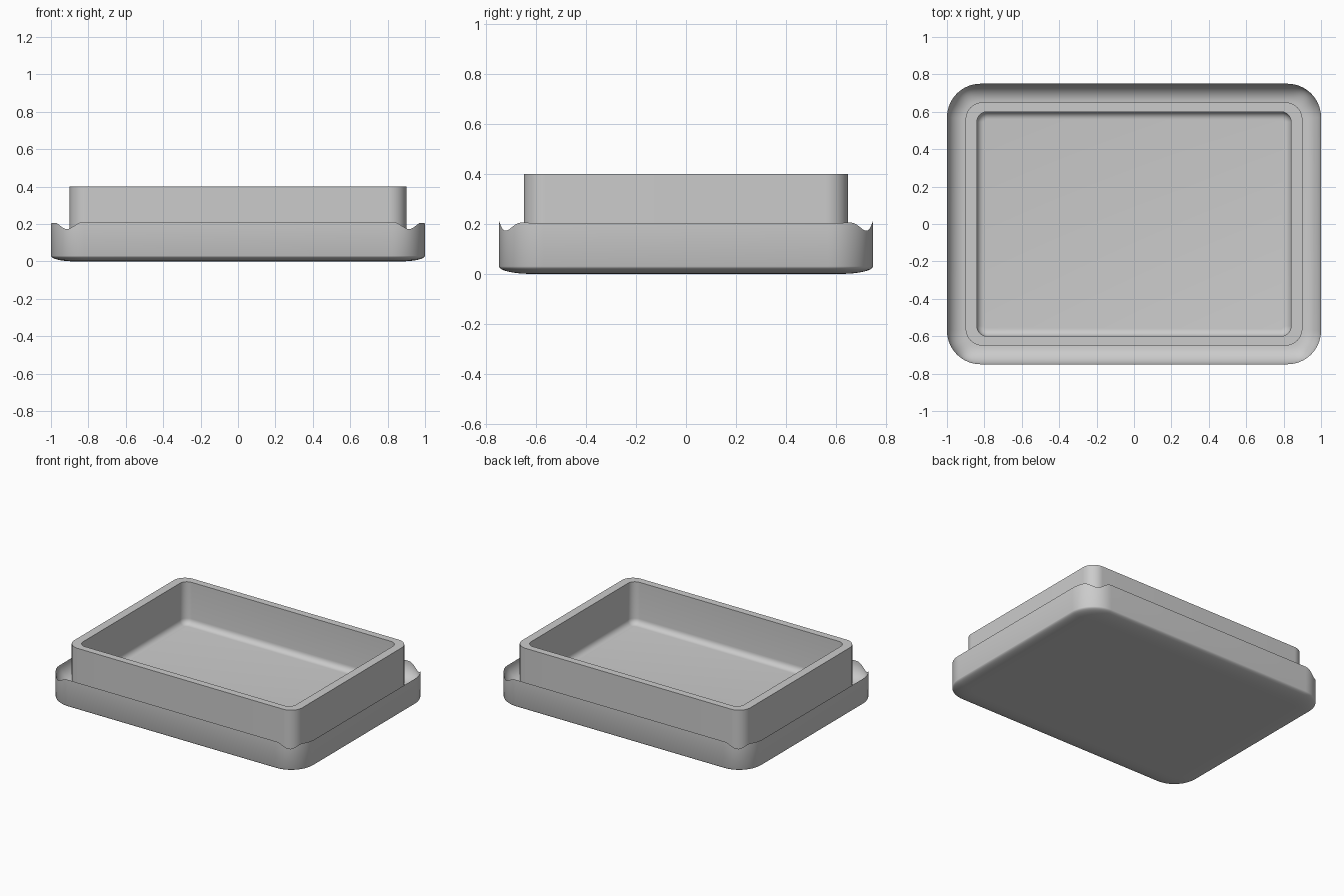
import bpy
import bmesh
from math import sin, cos, pi, atan2, radians

cube = bpy.data.objects.get("Cube")
if cube:
    bpy.data.objects.remove(cube, do_unlink=True)

CORNER_STEPS = 16
HALF_PI = pi / 2


def rim_height(a):
    """Height of the outer rim by corner direction: level sides, a dip at each corner."""
    t = atan2(abs(cos(a)), abs(sin(a))) / HALF_PI
    level = 0.212 - 0.009 * t
    offset = (t - 0.35) / 0.32
    dip = cos(offset * HALF_PI) ** 2 if abs(offset) < 1 else 0
    return level - 0.036 * dip


def ring(bm, hx, hy, radius, height):
    """Rounded rectangle loop; height maps a corner direction to z."""
    verts = []
    for q in range(4):
        sx = 1 if q in (0, 3) else -1
        sy = 1 if q < 2 else -1
        for i in range(CORNER_STEPS + 1):
            a = (q + i / CORNER_STEPS) * HALF_PI
            verts.append(bm.verts.new((sx * (hx - radius) + radius * cos(a),
                                       sy * (hy - radius) + radius * sin(a),
                                       height(a))))
    return verts


def flat(z):
    return lambda a: z


bm = bmesh.new()
rings = []

# Softly rounded underside
for k in range(9):
    a = k / 8 * HALF_PI
    inset = 0.13 * (1 - sin(a))
    rings.append(ring(bm, 1 - inset, 0.75 - inset, 0.18 - inset,
                      flat(0.03 * (1 - cos(a)))))

# Outer rim and the coved gutter that falls to the inner wall
for k in range(11):
    a = k / 10 * HALF_PI
    inset = 0.1 * (1 - cos(a))
    rings.append(ring(bm, 1 - inset, 0.75 - inset, 0.18 - 0.9 * inset,
                      lambda d, s=sin(a): rim_height(d) * (1 - s) + 0.1 * s))

# Raised wall with a flat top
rings.append(ring(bm, 0.9, 0.65, 0.09, flat(0.4)))
rings.append(ring(bm, 0.84, 0.6, 0.055, flat(0.4)))

# Cavity with a filleted floor
for k in range(7):
    a = k / 6 * HALF_PI
    inset = 0.04 * (1 - cos(a))
    rings.append(ring(bm, 0.84 - inset, 0.6 - inset, 0.055 - inset,
                      flat(0.14 - 0.04 * sin(a))))

# Skin the loops and close both ends
for low, high in zip(rings, rings[1:]):
    n = len(low)
    for i in range(n):
        j = (i + 1) % n
        bm.faces.new((low[i], low[j], high[j], high[i]))
bm.faces.new(list(reversed(rings[0])))
bm.faces.new(rings[-1])
bmesh.ops.recalc_face_normals(bm, faces=bm.faces)

mesh = bpy.data.meshes.new("rimmed_tray")
bm.to_mesh(mesh)
bm.free()
tray = bpy.data.objects.new("rimmed_tray", mesh)
bpy.context.collection.objects.link(tray)

# Plain grey material
grey = bpy.data.materials.new("plain_grey")
grey.use_nodes = True
colour = (0.6, 0.6, 0.6, 1)
grey.diffuse_color = colour
grey.node_tree.nodes["Principled BSDF"].inputs["Base Color"].default_value = colour
mesh.materials.append(grey)

bpy.ops.object.select_all(action="DESELECT")
tray.select_set(True)
bpy.context.view_layer.objects.active = tray
bpy.ops.object.shade_smooth_by_angle(angle=radians(35))
